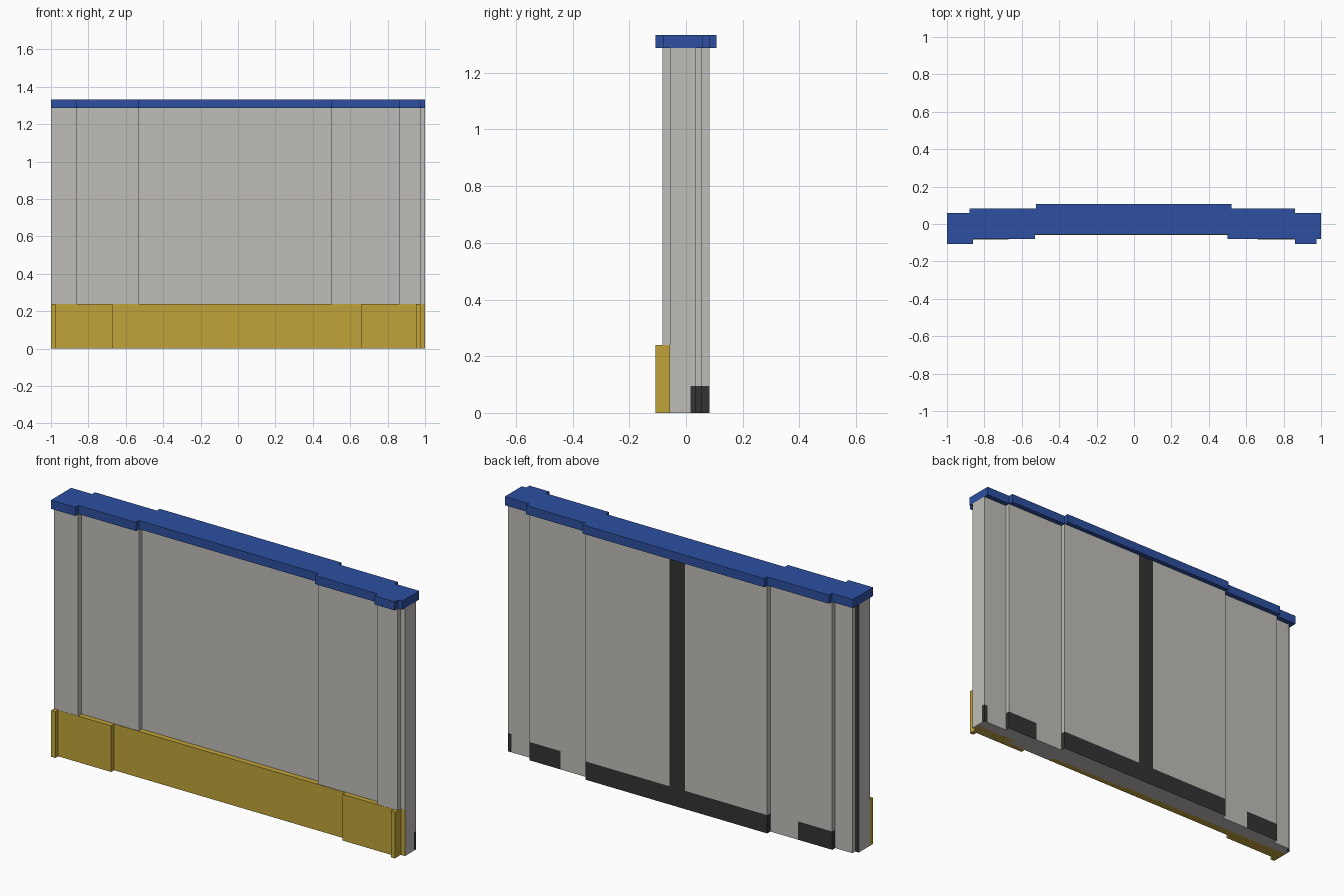
import bpy
import bmesh
from mathutils import Vector

cube = bpy.data.objects.get("Cube")
if cube:
    bpy.data.objects.remove(cube, do_unlink=True)


def material(name, srgb):
    lin = [((c / 255 + 0.055) / 1.055) ** 2.4 for c in srgb] + [1.0]
    m = bpy.data.materials.new(name)
    m.use_nodes = True
    m.diffuse_color = lin
    m.node_tree.nodes["Principled BSDF"].inputs["Base Color"].default_value = lin
    return m


GREY = material("wall grey", (192, 190, 186))
BLUE = material("cap blue", (45, 80, 161))
YELLOW = material("skirting yellow", (193, 164, 58))
DARK = material("trim dark", (52, 52, 52))


def stepped_plan(front, back):
    """Closed outline from (x0, x1, y) runs: front left to right, then back."""
    pts = []
    for x0, x1, y in front:
        pts += [(x0, y), (x1, y)]
    for x0, x1, y in reversed(back):
        pts += [(x1, y), (x0, y)]
    return [p for i, p in enumerate(pts) if p != pts[i - 1]]


def extrude_plan(name, plan, z0, z1, mats, cuts=(), rule=None):
    """Extrude a plan outline, slice it by (axis, value) planes, colour by rule."""
    bm = bmesh.new()
    base = bm.faces.new([bm.verts.new((x, y, z0)) for x, y in plan])
    ext = bmesh.ops.extrude_face_region(bm, geom=[base], use_keep_orig=True)
    top = [g for g in ext["geom"] if isinstance(g, bmesh.types.BMVert)]
    bmesh.ops.translate(bm, verts=top, vec=(0, 0, z1 - z0))
    bmesh.ops.recalc_face_normals(bm, faces=bm.faces[:])
    for axis, value in cuts:
        no = Vector((0, 0, 0))
        no[axis] = 1
        bmesh.ops.bisect_plane(bm, geom=bm.verts[:] + bm.edges[:] + bm.faces[:],
                               plane_co=no * value, plane_no=no)
    bm.normal_update()
    if rule:
        for f in bm.faces:
            f.material_index = rule(f.calc_center_median(), f.normal)
    mesh = bpy.data.meshes.new(name)
    bm.to_mesh(mesh)
    bm.free()
    for m in mats:
        mesh.materials.append(m)
    ob = bpy.data.objects.new(name, mesh)
    bpy.context.collection.objects.link(ob)
    return ob


# Wall panel: stepped front and back, notched at two opposite corners
wall_front = [(-1, -0.86, -0.083), (-0.86, -0.53, -0.057), (-0.53, 0.5, -0.031),
              (0.5, 0.86, -0.057), (0.86, 0.975, -0.083), (0.975, 1, -0.057)]
wall_back = [(-1, -0.98, 0.01), (-0.98, -0.88, 0.033), (-0.88, -0.525, 0.057),
             (-0.525, 0.52, 0.083), (0.52, 0.86, 0.057), (0.86, 1, 0.033)]


def wall_colour(c, n):
    if abs(n.z) > 0.5:
        return 0
    if n.y > 0.5:
        if c.x < -0.98:                       # dark corner notch
            return 1
        if -0.053 < c.x < 0.036 and c.y > 0.07:  # dark centre strip
            return 1
        low = c.z < 0.095
        x = c.x
        if low and (-0.525 < x < 0.52 or 0.68 < x < 0.86
                    or -0.88 < x < -0.685 or x > 0.98):
            return 1
    # Kick plate wraps round the back steps and the left end
    if abs(n.x) > 0.5 and c.z < 0.095 and c.y > 0.015 and c.x > -0.95:
        return 1
    return 0


extrude_plan("wall_panel", stepped_plan(wall_front, wall_back), 0, 1.288,
             [GREY, DARK],
             [(2, 0.095), (0, -0.685), (0, -0.053), (0, 0.036), (0, 0.68),
              (0, 0.98), (1, 0.015)], wall_colour)

# Cap rail overhanging the wall on both faces
cap_front = [(-1, -0.86, -0.107), (-0.86, -0.53, -0.081), (-0.53, 0.5, -0.055),
             (0.5, 0.86, -0.081), (0.86, 0.975, -0.107), (0.975, 1, -0.081)]
cap_back = [(-1, -0.88, 0.059), (-0.88, -0.525, 0.083), (-0.525, 0.52, 0.107),
            (0.52, 0.86, 0.083), (0.86, 1, 0.059)]
extrude_plan("cap_rail", stepped_plan(cap_front, cap_back), 1.288, 1.333, [BLUE])

# Skirting along the front, with a small post near each end
skirt_front = [(-1, -0.975, -0.107), (-0.975, -0.67, -0.084), (-0.67, 0.66, -0.06),
               (0.66, 0.953, -0.084), (0.953, 0.976, -0.107), (0.976, 0.999, -0.058)]
skirt_back = [(-1, -0.999, -0.082), (-0.999, 0.999, -0.02)]
extrude_plan("front_skirting", stepped_plan(skirt_front, skirt_back),
             0.0, 0.24, [YELLOW])
